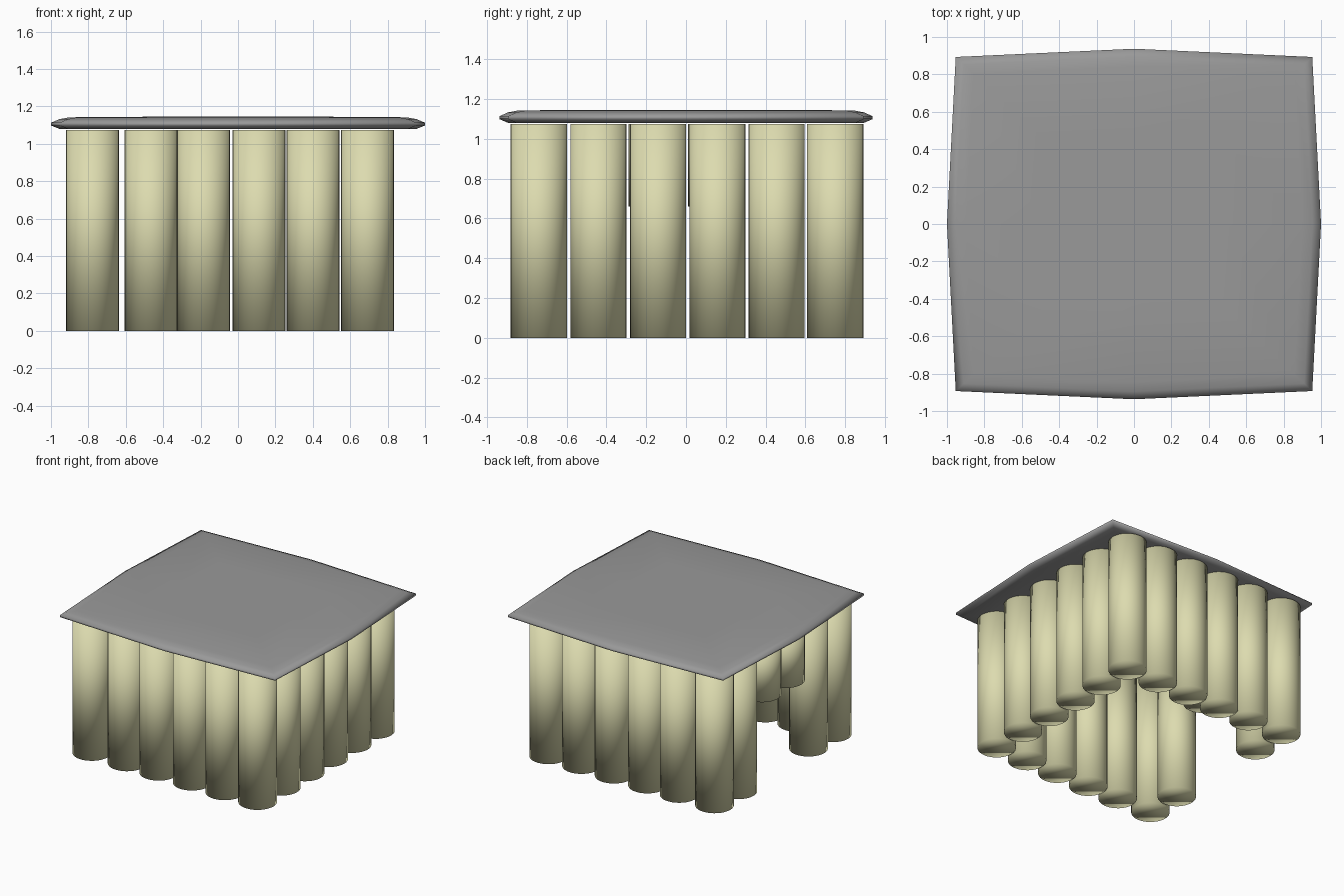
import bpy, bmesh, math

if "Cube" in bpy.data.objects:
    bpy.data.objects.remove(bpy.data.objects["Cube"])


def material(name, rgb):
    m = bpy.data.materials.new(name)
    m.diffuse_color = (*rgb, 1.0)
    m.use_nodes = True
    m.node_tree.nodes["Principled BSDF"].inputs["Base Color"].default_value = m.diffuse_color
    return m


CREAM = material("pale straw", (0.72, 0.71, 0.43))
GREY = material("mid grey", (0.32, 0.32, 0.32))


def finish(bm, name, mat):
    bmesh.ops.recalc_face_normals(bm, faces=bm.faces[:])
    for f in bm.faces:
        f.smooth = True
    me = bpy.data.meshes.new(name)
    bm.to_mesh(me)
    bm.free()
    me.materials.append(mat)
    ob = bpy.data.objects.new(name, me)
    bpy.context.collection.objects.link(ob)
    return ob


def post(name, x, y, z0=0.0, z1=1.075, r=0.141):
    bm = bmesh.new()
    bmesh.ops.create_cone(bm, cap_ends=True, segments=32, radius1=r, radius2=r, depth=z1 - z0)
    bmesh.ops.translate(bm, verts=bm.verts[:], vec=(x, y, (z0 + z1) / 2))
    finish(bm, name, CREAM)


# Ring of wall posts
XS = [-0.778, -0.465, -0.184, 0.112, 0.401, 0.692]
YS = [-0.74, -0.44, -0.14, 0.158, 0.455, 0.75]
for i, x in enumerate(XS):
    post(f"front_post_{i}", x, YS[0])
    post(f"back_post_{i}", x, YS[-1])
for i, y in enumerate(YS[1:-1]):
    post(f"right_post_{i}", XS[-1], y)
for i in (1, 4):
    post(f"left_post_{i}", XS[0], YS[i])

# Short posts hanging above the doorway on the left side
for i in (2, 3):
    post(f"door_lintel_post_{i}", XS[0], YS[i] - 0.007, 0.66)

# Roof slab: slightly bowed square outline, stacked rings with a tapered rim
OUTLINE = [(0.953, -0.893), (1.0, 0), (0.953, 0.893), (0, 0.937),
           (-0.953, 0.893), (-1.0, 0), (-0.953, -0.893), (0, -0.937)]
RINGS = [(0.80, 1.08), (0.955, 1.08), (1.0, 1.098), (1.0, 1.113),
         (0.955, 1.132), (0.9, 1.142), (0.5, 1.145)]
bm = bmesh.new()
loops = [[bm.verts.new((x * s, y * s, z)) for x, y in OUTLINE] for s, z in RINGS]
for a, b in zip(loops, loops[1:]):
    for k in range(8):
        n = (k + 1) % 8
        bm.faces.new((a[k], a[n], b[n], b[k]))
bm.faces.new(loops[0][::-1])
bm.faces.new(loops[-1])
finish(bm, "roof_slab", GREY)
